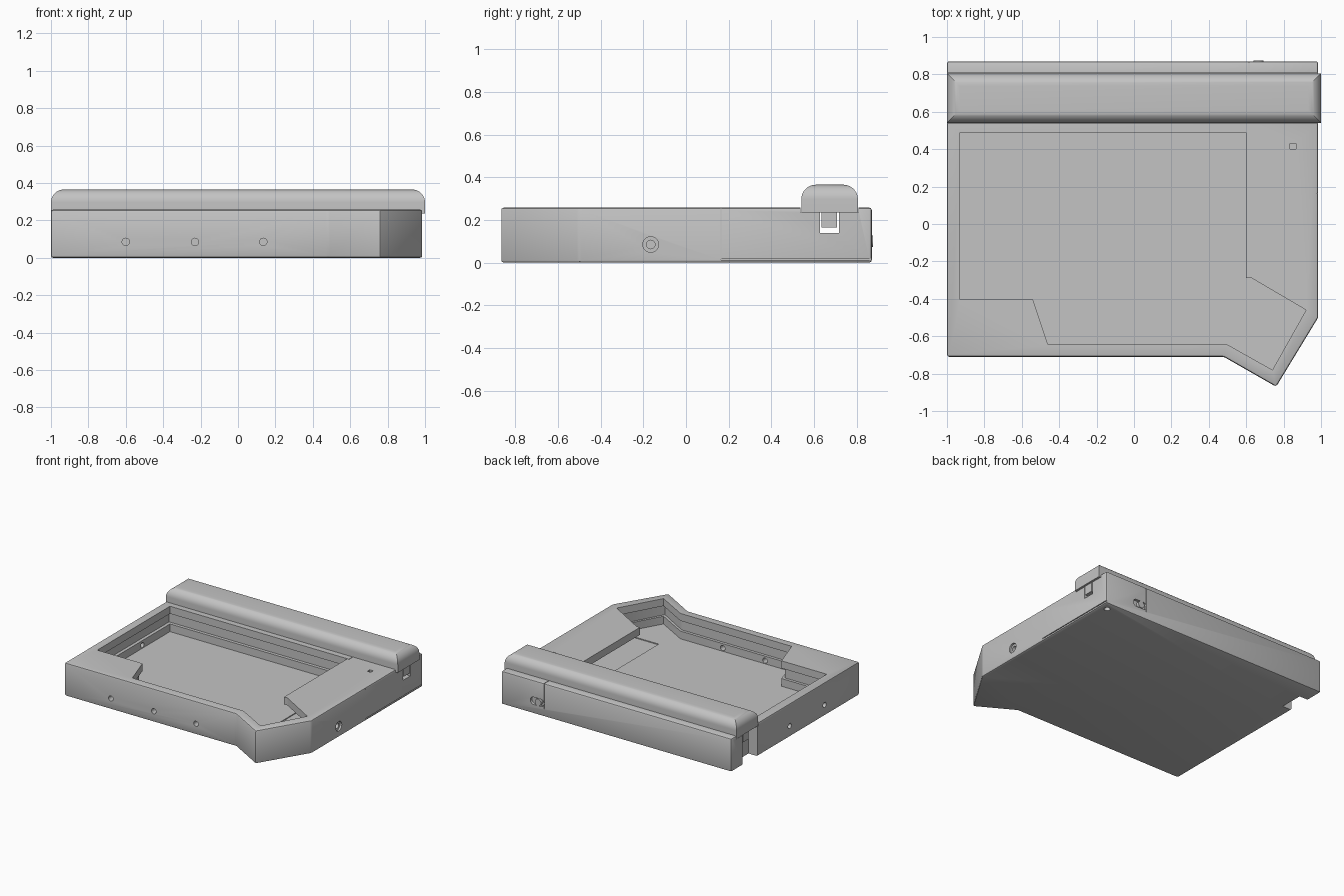
import bpy, bmesh, math
from mathutils import Matrix

if "Cube" in bpy.data.objects:
    bpy.data.objects.remove(bpy.data.objects["Cube"])

grey = bpy.data.materials.new("case_grey")
grey.diffuse_color = (0.55, 0.55, 0.55, 1)
grey.use_nodes = True
grey.node_tree.nodes["Principled BSDF"].inputs["Base Color"].default_value = grey.diffuse_color


def make(name, bm):
    bmesh.ops.recalc_face_normals(bm, faces=bm.faces[:])
    me = bpy.data.meshes.new(name)
    bm.to_mesh(me)
    bm.free()
    me.materials.append(grey)
    ob = bpy.data.objects.new(name, me)
    bpy.context.collection.objects.link(ob)
    return ob


def prism(name, pts, z0, z1, bevel=0):
    bm = bmesh.new()
    face = bm.faces.new([bm.verts.new((x, y, z0)) for x, y in pts])
    ext = bmesh.ops.extrude_face_region(bm, geom=[face])
    for v in ext["geom"]:
        if isinstance(v, bmesh.types.BMVert):
            v.co.z = z1
    if bevel:
        bmesh.ops.bevel(bm, geom=bm.edges[:], offset=bevel, segments=2,
                        profile=0.5, affect='EDGES')
    return make(name, bm)


def box(name, x0, x1, y0, y1, z0, z1, bevel=0):
    return prism(name, [(x0, y0), (x1, y0), (x1, y1), (x0, y1)], z0, z1, bevel)


def cyl(name, center, radius, depth, axis):
    bm = bmesh.new()
    rot = {'x': Matrix.Rotation(math.pi / 2, 4, 'Y'),
           'y': Matrix.Rotation(math.pi / 2, 4, 'X'),
           'z': Matrix.Identity(4)}[axis]
    bmesh.ops.create_cone(bm, cap_ends=True, segments=24, radius1=radius,
                          radius2=radius, depth=depth,
                          matrix=Matrix.Translation(center) @ rot)
    return make(name, bm)


def cut(target, cutter):
    cutter.hide_render = True
    mod = target.modifiers.new("cut", 'BOOLEAN')
    mod.operation, mod.solver, mod.object = 'DIFFERENCE', 'EXACT', cutter
    bpy.context.view_layer.objects.active = target
    bpy.ops.object.modifier_apply(modifier=mod.name)
    bpy.data.objects.remove(cutter, do_unlink=True)


def smooth(ob):
    bpy.ops.object.select_all(action='DESELECT')
    ob.select_set(True)
    bpy.context.view_layer.objects.active = ob
    bpy.ops.object.shade_smooth_by_angle(angle=math.radians(30))


# case body with softened edges
case = prism("case_body", [(-1, -0.71), (0.48, -0.71), (0.76, -0.87), (0.985, -0.5),
                           (0.985, 0.87), (-1, 0.87)], 0, 0.258, 0.012)

# tray: lower pocket, undercut groove, and the opening beside the cover
front_edge = [(0.92, -0.46), (0.74, -0.78), (0.5, -0.645), (-0.46, -0.645),
              (-0.54, -0.405), (-0.93, -0.405)]
groove_edge = [(0.94, -0.455), (0.747, -0.808), (0.505, -0.667), (-0.475, -0.667),
               (-0.555, -0.427), (-0.955, -0.427)]
cut(case, prism("pocket", [(-0.93, 0.49), (0.92, 0.49)] + front_edge, 0.06, 0.13))
cut(case, prism("groove", [(-0.955, 0.515), (0.94, 0.515)] + groove_edge, 0.12, 0.2))
cut(case, prism("opening", [(-0.93, 0.49), (0.6, 0.49), (0.6, -0.29), (0.63, -0.29)]
                + front_edge, 0.19, 0.3))
cut(case, box("floor_recess", 0.575, 0.9, -0.485, 0.365, 0.053, 0.07))

# channel and slot for the bar, with the open left end
cut(case, box("bar_channel", -1.1, 1.1, 0.536, 0.809, 0.234, 0.3))
cut(case, box("bar_slot", -1.1, 1.1, 0.628, 0.716, 0.14, 0.3))
cut(case, box("left_notch", -1.1, -0.92, 0.545, 0.73, -0.1, 0.3))

# screw holes on front, left and right
for x in (-0.6, -0.23, 0.135):
    cut(case, cyl("front_hole", (x, -0.7, 0.085), 0.02, 0.16, 'y'))
for y in (-0.28, 0.15):
    cut(case, cyl("left_hole", (-0.98, y, 0.085), 0.02, 0.13, 'x'))
cut(case, cyl("right_hole", (0.96, -0.165, 0.085), 0.02, 0.13, 'x'))
cut(case, cyl("right_counterbore", (0.99, -0.165, 0.085), 0.037, 0.04, 'x'))

# cover pinhole and underside hole
cut(case, box("cover_hole", 0.835, 0.865, 0.4, 0.43, 0.18, 0.3))
cut(case, cyl("bottom_hole", (0.92, 0.8, 0), 0.022, 0.06, 'z'))

# panel seams
cut(case, box("side_seam", 0.979, 1.1, 0.162, 0.167, 0.014, 0.3))
cut(case, box("base_seam", 0.977, 1.1, 0.164, 0.9, 0.013, 0.019))
cut(case, box("top_seam", 0.613, 0.617, 0.48, 0.9, 0.252, 0.3))
cut(case, box("back_seam", 0.613, 0.617, 0.864, 0.9, 0.06, 0.3))

# switch recess in the back
for x in (0.645, 0.705):
    cut(case, cyl("switch_end", (x, 0.87, 0.1), 0.029, 0.04, 'y'))
cut(case, box("switch_mid", 0.645, 0.705, 0.85, 0.9, 0.0715, 0.1285))
smooth(case)
smooth(cyl("switch_knob", (0.665, 0.86, 0.1), 0.027, 0.03, 'y'))

# rounded bar, lofted from shrinking rectangles
radius, steps = 0.068, 10
levels = [(0, 0.236)] + [(radius * (1 - math.cos(a)), 0.297 + radius * math.sin(a))
                         for a in (i * math.pi / 2 / steps for i in range(steps + 1))]
bm = bmesh.new()
rings = []
for inset, z in levels:
    x, y0, y1 = 1 - inset, 0.54 + inset, 0.805 - inset
    rings.append([bm.verts.new(p) for p in
                  ((-x, y0, z), (x, y0, z), (x, y1, z), (-x, y1, z))])
for a, b in zip(rings, rings[1:]):
    for i in range(4):
        j = (i + 1) % 4
        bm.faces.new((a[i], a[j], b[j], b[i]))
bm.faces.new(rings[0])
bm.faces.new(rings[-1])
smooth(make("top_bar", bm))

# tongue that holds the bar in its slot
box("bar_tongue", -0.985, 0.985, 0.635, 0.707, 0.165, 0.24)
